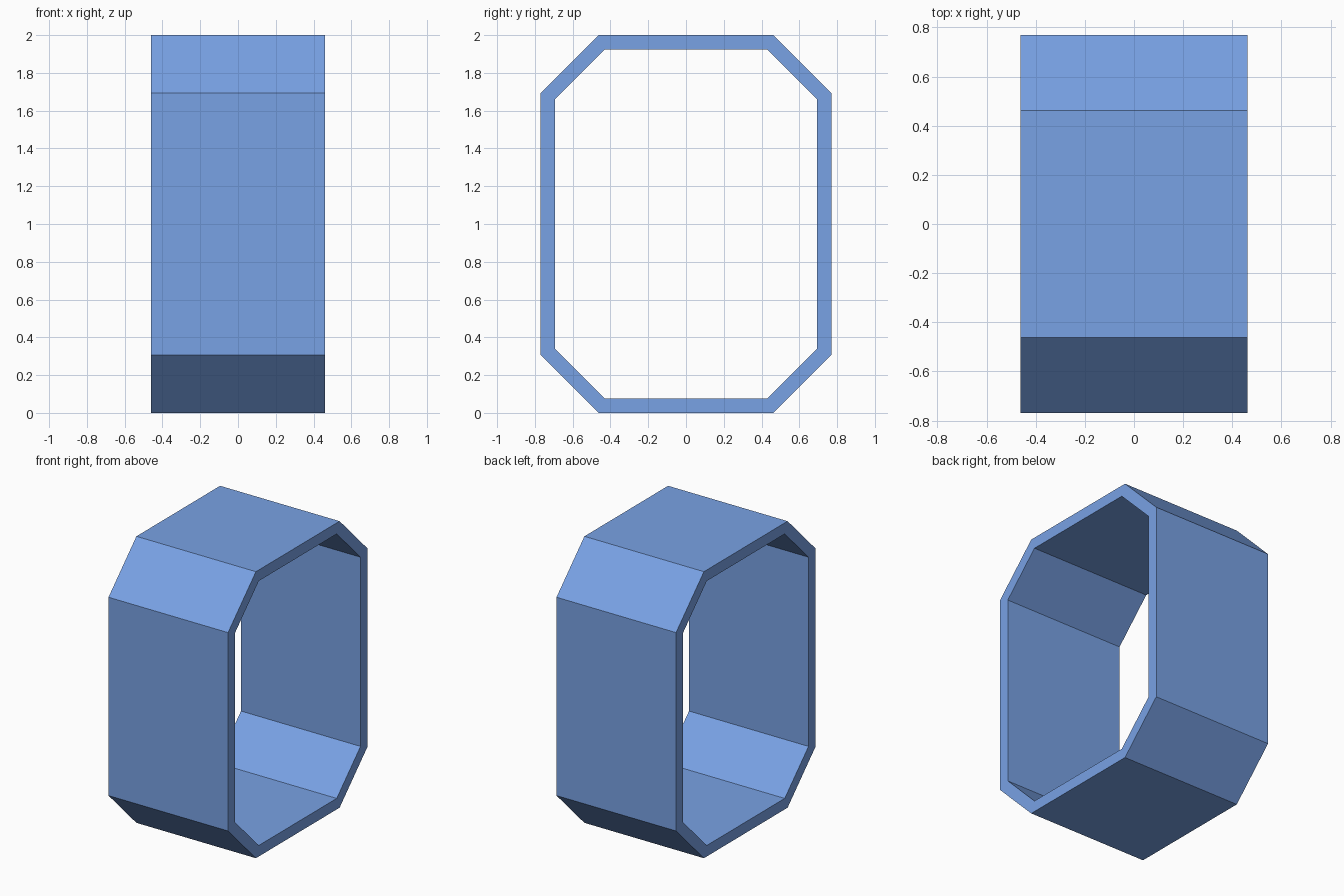
import bpy
import bmesh

if "Cube" in bpy.data.objects:
    bpy.data.objects.remove(bpy.data.objects["Cube"])

U = 2 / 26                 # wall thickness, also the design unit
HALF_DEPTH = 6 * U
HALF_W, HALF_H, CHAMFER = 10 * U, 1.0, 4 * U


def octagon(inset):
    """Chamfered rectangle in the YZ plane, offset inwards by inset."""
    w, h = HALF_W - inset, HALF_H - inset
    c = CHAMFER - inset * (2 - 2 ** 0.5)
    quarter = [(w, h - c), (w - c, h)]
    pts = quarter + [(-y, z) for y, z in reversed(quarter)]
    pts += [(-y, -z) for y, z in pts]
    return [(y, z + HALF_H) for y, z in pts]


# Octagonal tube: outer and inner loops at both open ends
bm = bmesh.new()
outer_a, outer_b, inner_b, inner_a = [
    [bm.verts.new((x, y, z)) for y, z in octagon(inset)]
    for x, inset in ((-HALF_DEPTH, 0), (HALF_DEPTH, 0), (HALF_DEPTH, U), (-HALF_DEPTH, U))
]
loops = [outer_a, outer_b, inner_b, inner_a]
for k in range(4):
    a, b = loops[k], loops[(k + 1) % 4]
    for i in range(8):
        j = (i + 1) % 8
        bm.faces.new((a[i], a[j], b[j], b[i]))
bmesh.ops.recalc_face_normals(bm, faces=bm.faces)
mesh = bpy.data.meshes.new("octagonal_ring")
bm.to_mesh(mesh)
bm.free()

# Blue finish
blue = bpy.data.materials.new("blue")
blue.diffuse_color = (0.19, 0.36, 0.78, 1)
blue.use_nodes = True
blue.node_tree.nodes["Principled BSDF"].inputs["Base Color"].default_value = blue.diffuse_color
mesh.materials.append(blue)
bpy.context.collection.objects.link(bpy.data.objects.new("octagonal_ring", mesh))
